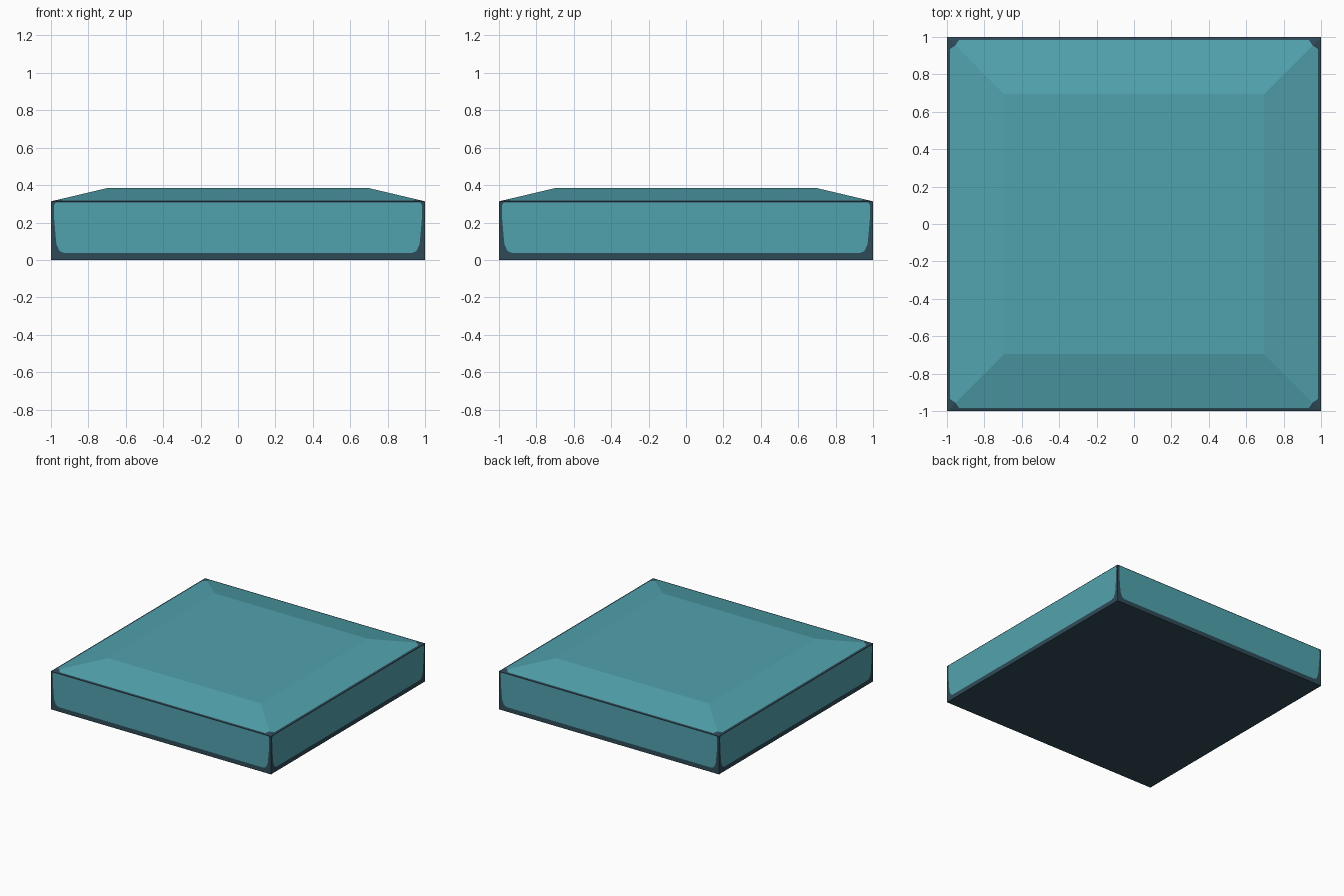
import bpy, bmesh, math
from mathutils import Matrix, Vector

if "Cube" in bpy.data.objects:
    bpy.data.objects.remove(bpy.data.objects["Cube"])

RIM, TOP, FLAT = 0.313, 0.385, 0.695   # rim height, top height, half width of flat top


def material(name, rgb):
    m = bpy.data.materials.new(name)
    m.diffuse_color = (*rgb, 1)
    m.use_nodes = True
    m.node_tree.nodes["Principled BSDF"].inputs["Base Color"].default_value = m.diffuse_color
    return m


teal = material("teal", (0.083, 0.365, 0.425))
navy = material("dark navy", (0.028, 0.070, 0.098))

bm = bmesh.new()


def face(points, mat, rot):
    f = bm.faces.new([bm.verts.new(rot @ Vector(p)) for p in points])
    f.material_index = mat


def slope_point(x, d):
    """Point on the front slope at distance d from the centre."""
    return (x, -d, RIM + (TOP - RIM) * (1 - d) / (1 - FLAT))


# half outline of the teal side panel, bottom to top (x, z)
panel = [(0.93, 0.037), (0.955, 0.048), (0.971, 0.085), (0.977, 0.15),
         (0.983, 0.22), (0.984, 0.29), (0.975, 0.307)]

for k in range(4):
    rot = Matrix.Rotation(k * math.pi / 2, 3, 'Z')
    right = [(x, -1, z) for x, z in panel]
    left = [(-x, -1, z) for x, z in panel]
    # side wall: teal panel with dark border
    face(right + left[::-1], 0, rot)
    face([(-1, -1, 0), (1, -1, 0), right[0], left[0]], 1, rot)
    face([left[-1], right[-1], (1, -1, RIM), (-1, -1, RIM)], 1, rot)
    face([(1, -1, 0), (1, -1, RIM)] + right[::-1], 1, rot)
    face([(-1, -1, RIM), (-1, -1, 0)] + left, 1, rot)
    # sloped rim: thin dark edge with notched corners, teal inside
    inner = [slope_point(x, d) for x, d in
             [(-0.955, 0.955), (-0.935, 0.984), (0.935, 0.984), (0.955, 0.955)]]
    face([slope_point(-1, 1), slope_point(1, 1)] + inner[::-1], 1, rot)
    face(inner + [slope_point(FLAT, FLAT), slope_point(-FLAT, FLAT)], 0, rot)

# flat top and underside
eye = Matrix.Identity(3)
face([(-FLAT, -FLAT, TOP), (FLAT, -FLAT, TOP), (FLAT, FLAT, TOP), (-FLAT, FLAT, TOP)], 0, eye)
face([(-1, 1, 0), (1, 1, 0), (1, -1, 0), (-1, -1, 0)], 1, eye)

bmesh.ops.remove_doubles(bm, verts=bm.verts, dist=1e-5)
bmesh.ops.recalc_face_normals(bm, faces=bm.faces)
mesh = bpy.data.meshes.new("bevelled_tile")
bm.to_mesh(mesh)
bm.free()
mesh.materials.append(teal)
mesh.materials.append(navy)
tile = bpy.data.objects.new("bevelled_tile", mesh)
bpy.context.collection.objects.link(tile)
